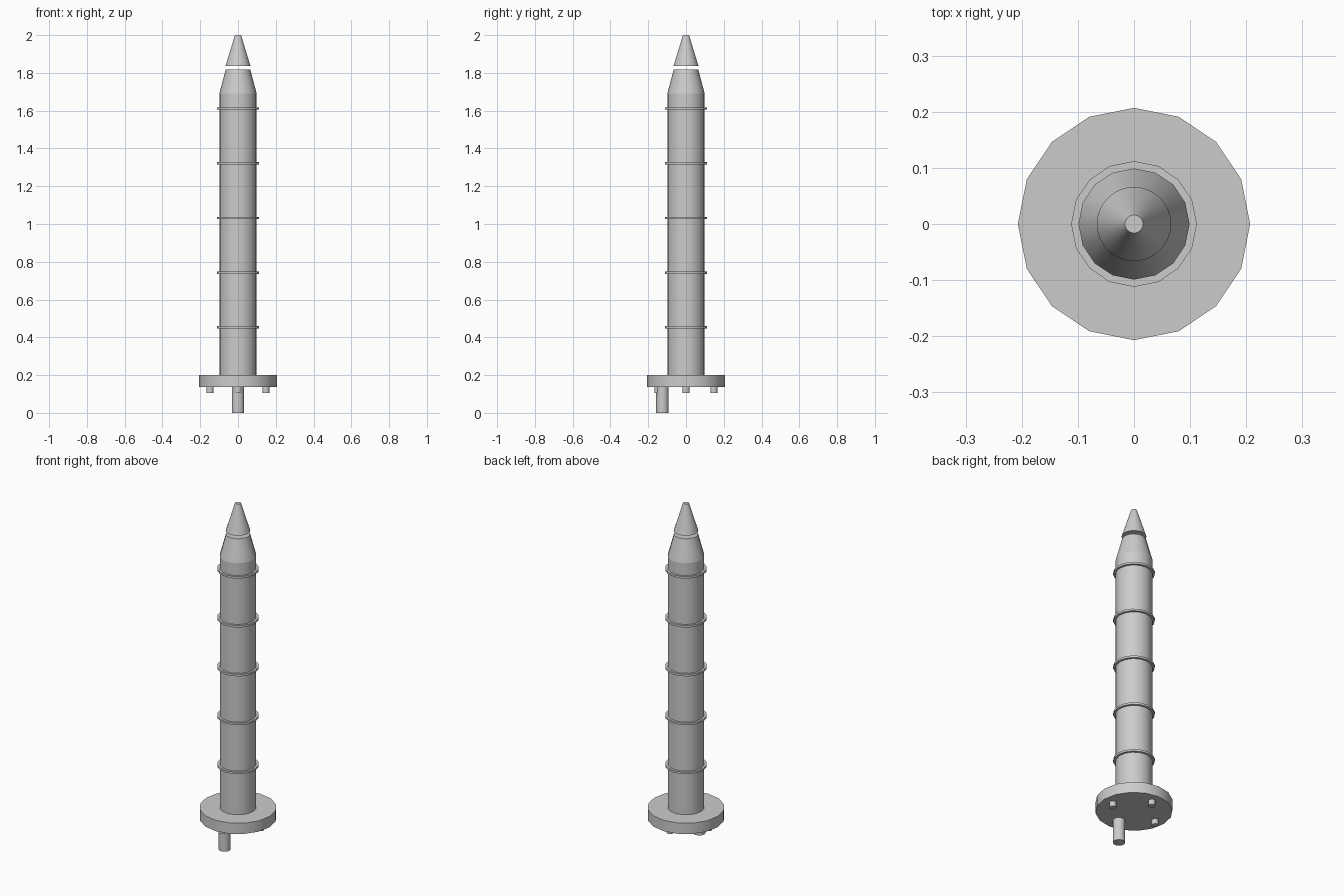
import bpy
from math import radians, cos, sin, pi

if "Cube" in bpy.data.objects:
    bpy.data.objects.remove(bpy.data.objects["Cube"])


def frustum(name, r_low, r_high, z0, z1, sides=16, x=0.0, y=0.0):
    """Capped cylinder or cone section standing between z0 and z1."""
    bpy.ops.mesh.primitive_cone_add(vertices=sides, radius1=r_low, radius2=r_high,
                                    depth=z1 - z0, location=(x, y, (z0 + z1) / 2))
    obj = bpy.context.object
    obj.name = name
    bpy.ops.object.shade_smooth_by_angle(angle=radians(30))
    return obj


# Base plate
frustum("base_plate", 0.207, 0.207, 0.137, 0.201)

# Main body tube and tapered shoulder
frustum("body_tube", 0.099, 0.099, 0.201, 1.69)
frustum("shoulder", 0.099, 0.065, 1.69, 1.818)

# Nose tip, floating just above the shoulder
frustum("nose_tip", 0.066, 0.016, 1.837, 2.0, sides=32)

# Evenly spaced rings around the body
for i in range(5):
    z = 0.453 + i * 0.2895
    frustum(f"ring_{i + 1}", 0.112, 0.112, z - 0.006, z + 0.006)

# Four small pegs under the plate
for i in range(4):
    a = i * pi / 2
    frustum(f"peg_{i + 1}", 0.019, 0.019, 0.106, 0.137,
            x=0.148 * cos(a), y=0.148 * sin(a))

# Long front outlet pipe
frustum("outlet_pipe", 0.033, 0.033, 0.0, 0.137, y=-0.125)
